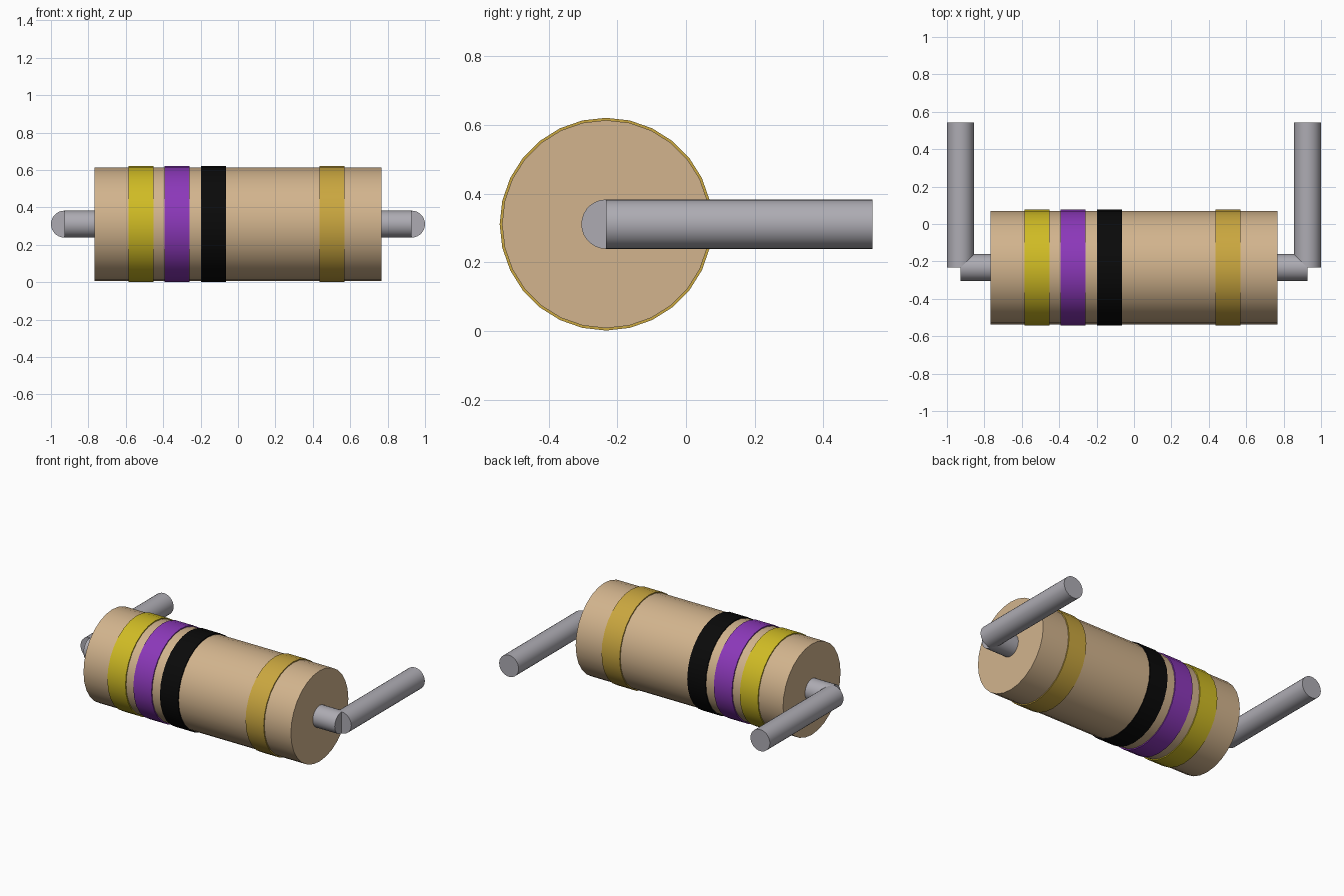
import bpy
from math import pi, radians

cube = bpy.data.objects.get("Cube")
if cube:
    bpy.data.objects.remove(cube, do_unlink=True)

AXIS_Y, AXIS_Z = -0.233, 0.311
BODY_R, BAND_R, WIRE_R = 0.303, 0.31, 0.072
BODY_HALF, LEG_X, LEG_END = 0.766, 0.928, 0.543
BAND_W = 0.134
SIDES = 28


def material(name, rgb):
    mat = bpy.data.materials.new(name)
    mat.use_nodes = True
    color = (*rgb, 1)
    mat.diffuse_color = color
    mat.node_tree.nodes["Principled BSDF"].inputs["Base Color"].default_value = color
    return mat


def rod(name, mat, radius, center, length, axis):
    """Capped cylinder lying along the x or y axis."""
    rotation = (0, pi / 2, 0) if axis == "x" else (pi / 2, 0, 0)
    bpy.ops.mesh.primitive_cylinder_add(
        vertices=SIDES, radius=radius, depth=length, location=center, rotation=rotation)
    obj = bpy.context.object
    obj.name = name
    obj.data.materials.append(mat)
    bpy.ops.object.shade_smooth_by_angle(angle=radians(30))
    return obj


tan = material("tan", (0.645, 0.456, 0.268))
metal = material("grey metal", (0.42, 0.41, 0.45))
yellow = material("yellow", (0.63, 0.50, 0.018))
purple = material("purple", (0.262, 0.04, 0.49))
black = material("black", (0.003, 0.003, 0.003))
gold = material("gold", (0.59, 0.385, 0.05))

# Body
rod("body", tan, BODY_R, (0, AXIS_Y, AXIS_Z), 2 * BODY_HALF, "x")

# Raised colour bands
for mat, x in ((yellow, -0.518), (purple, -0.326), (black, -0.13), (gold, 0.503)):
    rod(mat.name + "_band", mat, BAND_R, (x, AXIS_Y, AXIS_Z), BAND_W, "x")

# Bent wire at each end: a short stub, then a leg running backwards
for side, sign in (("left", 1), ("right", -1)):
    inner = BODY_HALF - 0.05
    rod(side + "_wire_stub", metal, WIRE_R,
        (sign * (inner + LEG_X) / 2, AXIS_Y, AXIS_Z), LEG_X - inner, "x")
    rod(side + "_wire_leg", metal, WIRE_R,
        (sign * LEG_X, (AXIS_Y + LEG_END) / 2, AXIS_Z), LEG_END - AXIS_Y, "y")
